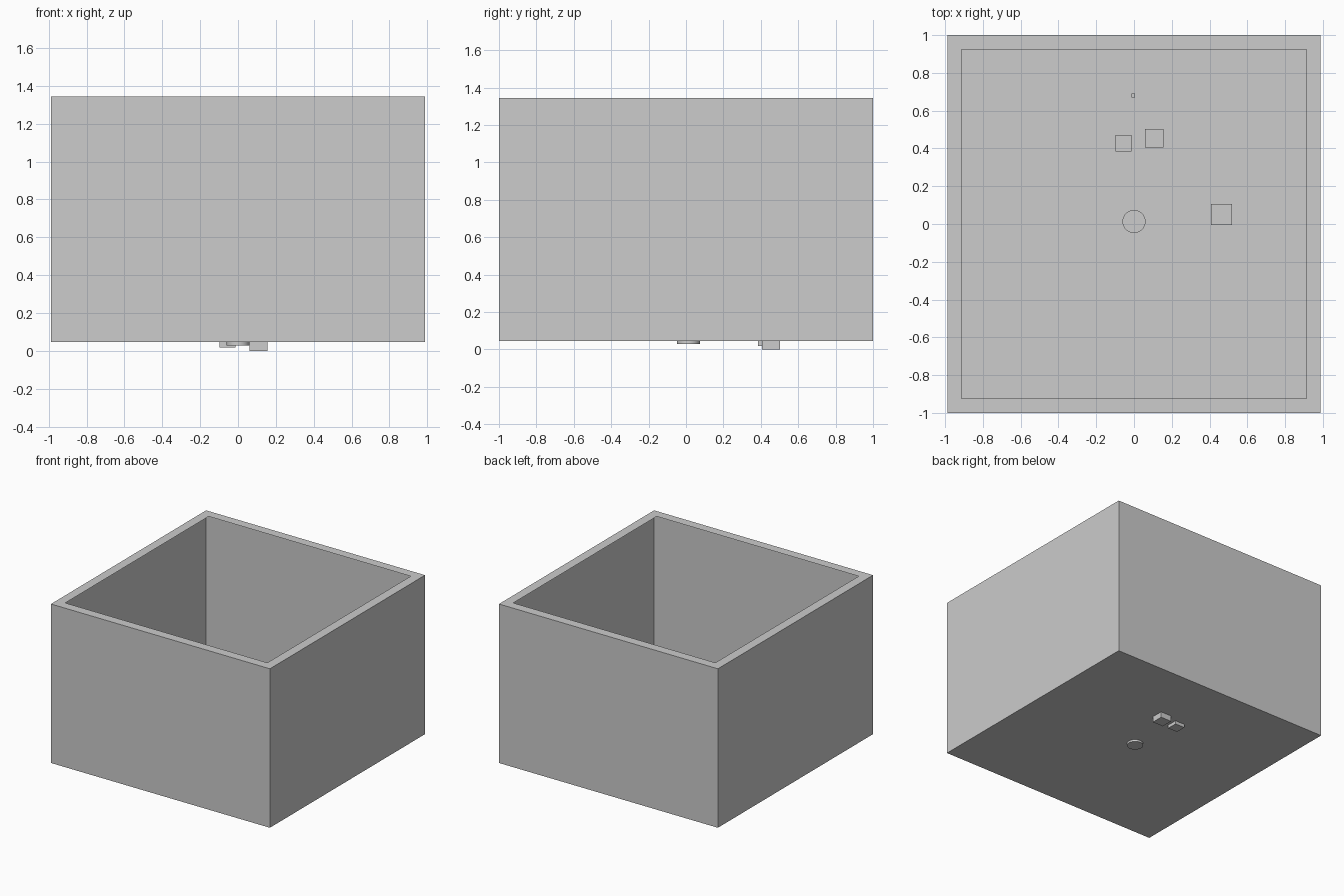
import bpy, bmesh
from mathutils import Matrix, Vector

if "Cube" in bpy.data.objects:
    bpy.data.objects.remove(bpy.data.objects["Cube"])

grey = bpy.data.materials.new("plain grey")
grey.diffuse_color = (0.604, 0.604, 0.604, 1)
grey.use_nodes = True
grey.node_tree.nodes["Principled BSDF"].inputs["Base Color"].default_value = grey.diffuse_color


def finish(bm, name):
    mesh = bpy.data.meshes.new(name)
    bm.to_mesh(mesh)
    bm.free()
    mesh.materials.append(grey)
    obj = bpy.data.objects.new(name, mesh)
    bpy.context.collection.objects.link(obj)
    return obj


def block_mesh(size, center):
    bm = bmesh.new()
    bmesh.ops.create_cube(bm, size=1, matrix=Matrix.Translation(center)
                          @ Matrix.Diagonal((*size, 1)))
    return bm


# Open box: a thin shell whose top is a flat lip turned inward
BOTTOM, TOP, LIP = 0.046, 1.343, 0.076
bm = block_mesh((1.976, 2.0, TOP - BOTTOM), (0, 0, (TOP + BOTTOM) / 2))
top = max(bm.faces, key=lambda f: f.calc_center_median().z)
bmesh.ops.inset_region(bm, faces=[top], thickness=LIP, use_even_offset=True)
bmesh.ops.delete(bm, geom=[top], context='FACES')
finish(bm, "open_box")

# Small cubes at the floor: x, y, underside, edge length
cubes = {
    "left_cube": (-0.055, 0.427, 0.019, 0.086),
    "middle_cube": (0.108, 0.454, 0.0, 0.097),
    "right_cube": (0.464, 0.050, 0.05, 0.111),
    "tiny_cube": (-0.004, 0.681, 0.05, 0.021),
}
for name, (x, y, z, s) in cubes.items():
    finish(block_mesh((s, s, s), Vector((x, y, z + s / 2))), name)

# Round peg through the floor
bm = bmesh.new()
bmesh.ops.create_cone(bm, cap_ends=True, segments=32, radius1=0.061,
                      radius2=0.061, depth=0.07,
                      matrix=Matrix.Translation((0, 0.013, 0.065)))
peg = finish(bm, "round_peg")
bpy.context.view_layer.objects.active = peg
peg.select_set(True)
bpy.ops.object.shade_smooth_by_angle()
